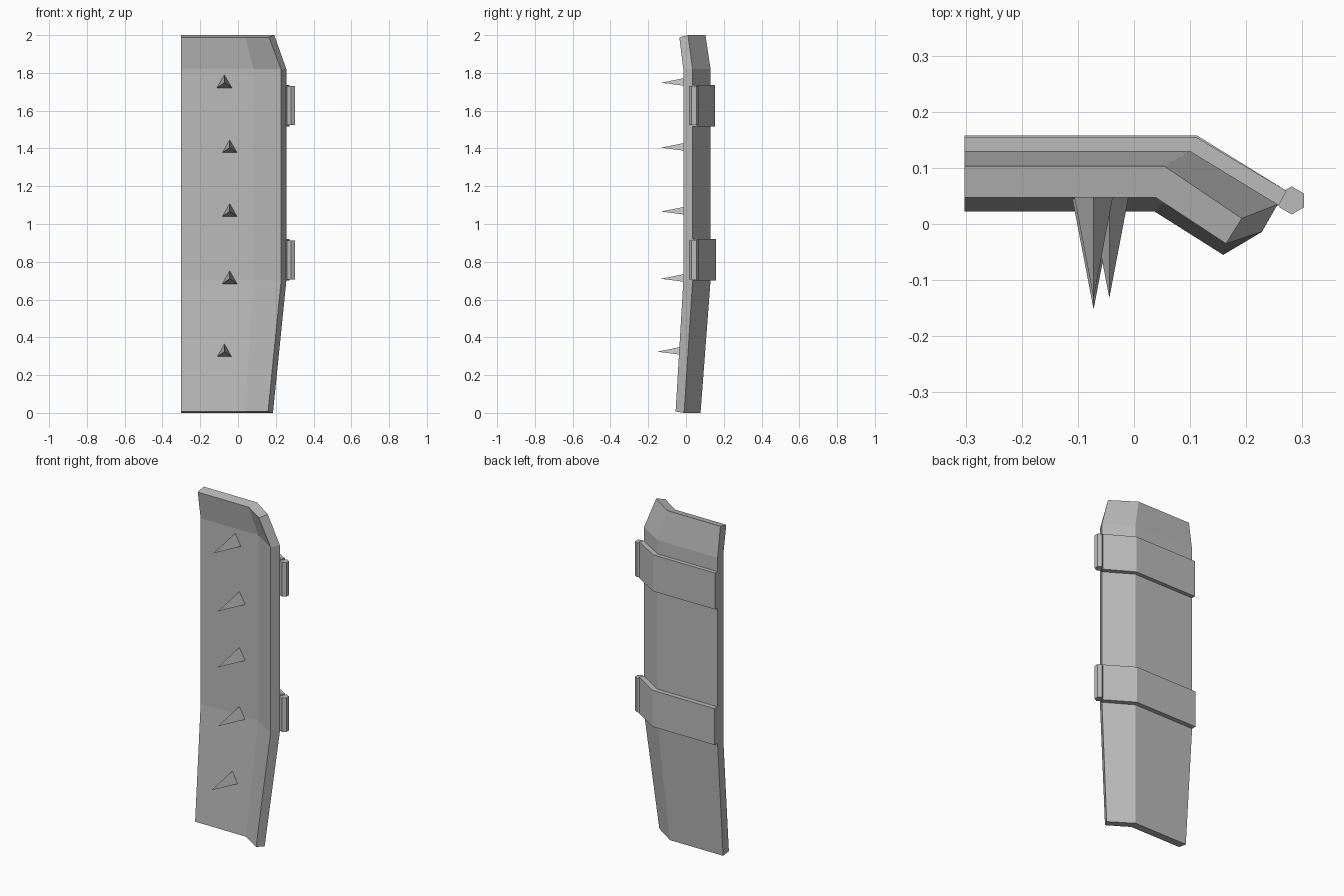
import bpy
import bmesh
import math

cube = bpy.data.objects.get("Cube")
if cube:
    bpy.data.objects.remove(cube, do_unlink=True)

grey = bpy.data.materials.new("plain_grey")
grey.use_nodes = True
colour = (0.5, 0.5, 0.5, 1)
grey.diffuse_color = colour
grey.node_tree.nodes["Principled BSDF"].inputs["Base Color"].default_value = colour

EDGE = -0.302  # flat meeting edge of the panel


def finish(name, bm):
    bmesh.ops.recalc_face_normals(bm, faces=bm.faces)
    mesh = bpy.data.meshes.new(name)
    bm.to_mesh(mesh)
    bm.free()
    mesh.materials.append(grey)
    obj = bpy.data.objects.new(name, mesh)
    bpy.context.collection.objects.link(obj)
    return obj


def loft(name, rings):
    """Skin matching rings of 3D points and cap both ends."""
    bm = bmesh.new()
    loops = [[bm.verts.new(p) for p in ring] for ring in rings]
    n = len(loops[0])
    for low, high in zip(loops, loops[1:]):
        for i in range(n):
            j = (i + 1) % n
            bm.faces.new((low[i], low[j], high[j], high[i]))
    bm.faces.new(loops[0])
    bm.faces.new(loops[-1])
    return finish(name, bm)


def panel_ring(front, back, z_front, z_back):
    """Front and back are (flat y, bend x, outer x, outer y)."""
    def run(s, z):
        y, bend, ox, oy = s
        return [(EDGE, y, z), (bend, y, z), (ox, oy, z)]
    return run(front, z_front) + run(back, z_back)[::-1]


# Bent door panel: leaning foot, straight middle, chamfered head
mid_front = (0.075, 0.083, 0.228, -0.014)
mid_back = (0.130, 0.100, 0.256, 0.035)
loft("door_panel", [
    panel_ring((0.022, 0.037, 0.159, -0.055), (0.077, 0.053, 0.185, -0.010), 0.007, 0),
    panel_ring(mid_front, mid_back, 0.70, 0.70),
    panel_ring(mid_front, mid_back, 1.82, 1.82),
    panel_ring((0.047, 0.039, 0.164, -0.035), (0.103, 0.054, 0.192, 0.010), 1.988, 2),
])

# Hinge straps wrapped round the back, each with a six-sided barrel
for label, z, y in (("lower", 0.81, 0.158), ("upper", 1.627, 0.154)):
    outline = [(EDGE, 0.11), (0.09, 0.11), (0.257, 0.032),
               (0.272, 0.059), (0.112, y), (EDGE, y)]
    loft(label + "_hinge_strap",
         [[(px, py, z + s * 0.11) for px, py in outline] for s in (-1, 1)])

    bpy.ops.mesh.primitive_cylinder_add(vertices=6, radius=0.025, depth=0.205,
                                        location=(0.281, 0.042, z))
    barrel = bpy.context.object
    barrel.name = label + "_hinge_barrel"
    barrel.data.materials.append(grey)

# Three-sided spikes pointing forward
spikes = [(-0.072, 0.32, -0.152), (-0.044, 0.706, -0.132), (-0.044, 1.062, -0.132),
          (-0.044, 1.40, -0.132), (-0.072, 1.744, -0.132)]
for i, (x, z, tip) in enumerate(spikes):
    base = 0.055 if i == 0 else 0.077
    bm = bmesh.new()
    apex = bm.verts.new((x, tip, z + 0.004))
    corners = []
    for k in range(3):
        a = math.pi / 2 + k * math.tau / 3
        corners.append(bm.verts.new((x + 0.046 * math.cos(a), base,
                                     z + 0.046 * math.sin(a))))
    bm.faces.new(corners)
    for k in range(3):
        bm.faces.new((corners[k], corners[(k + 1) % 3], apex))
    finish(f"spike_{i + 1}", bm)
